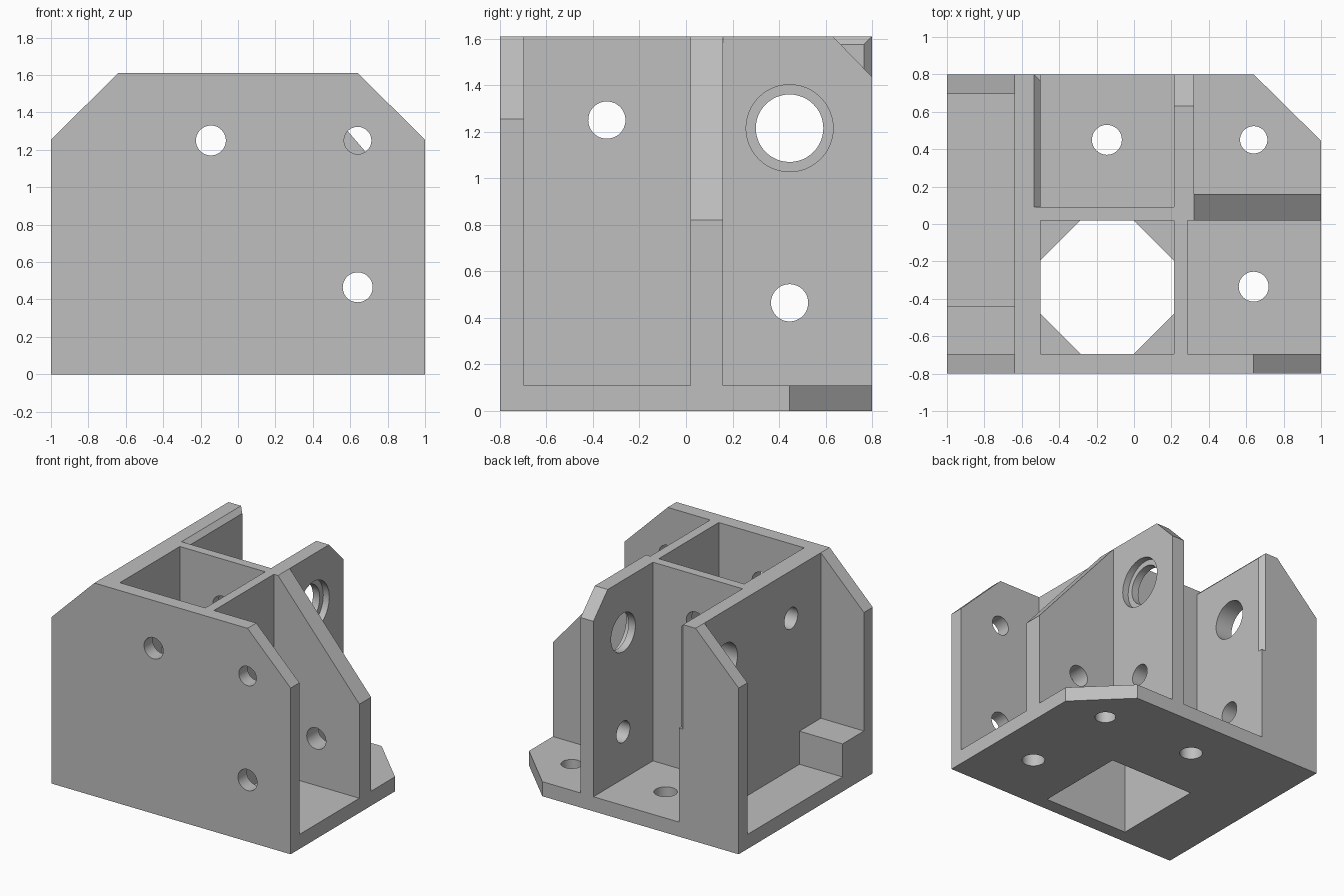
import bpy, bmesh, math

cube = bpy.data.objects.get("Cube")
if cube:
    bpy.data.objects.remove(cube)

# Single plain grey
GREY = (0.52, 0.52, 0.52, 1)
grey = bpy.data.materials.new("plain_grey")
grey.diffuse_color = GREY
grey.use_nodes = True
grey.node_tree.nodes["Principled BSDF"].inputs["Base Color"].default_value = GREY

TOP, FLOOR = 1.61, 0.11


def prism(name, axis, profile, lo, hi):
    """Extrude a 2D profile along an axis: x uses (y, z), y uses (x, z), z uses (x, y)."""
    place = {"x": lambda a, b, t: (t, a, b),
             "y": lambda a, b, t: (a, t, b),
             "z": lambda a, b, t: (a, b, t)}[axis]
    bm = bmesh.new()
    ends = [[bm.verts.new(place(a, b, t)) for a, b in profile] for t in (lo, hi)]
    for ring in ends:
        bm.faces.new(ring)
    n = len(profile)
    for i in range(n):
        j = (i + 1) % n
        bm.faces.new((ends[0][i], ends[0][j], ends[1][j], ends[1][i]))
    bmesh.ops.recalc_face_normals(bm, faces=bm.faces)
    mesh = bpy.data.meshes.new(name)
    bm.to_mesh(mesh)
    bm.free()
    mesh.materials.append(grey)
    obj = bpy.data.objects.new(name, mesh)
    bpy.context.scene.collection.objects.link(obj)
    return obj


def rect(a0, a1, b0, b1):
    return [(a0, b0), (a1, b0), (a1, b1), (a0, b1)]


def drill(axis, a, b, r, lo, hi, sides=48):
    ring = [(a + r * math.cos(math.tau * i / sides), b + r * math.sin(math.tau * i / sides))
            for i in range(sides)]
    return prism("hole_cutter", axis, ring, lo, hi)


def cut(parts, cutters):
    """Subtract the cutters from every part, bake the result and remove the cutters."""
    for part in parts:
        for c in cutters:
            c.hide_render = True
            mod = part.modifiers.new("cut", "BOOLEAN")
            mod.operation, mod.solver, mod.object = "DIFFERENCE", "EXACT", c
        bpy.context.view_layer.update()
        graph = bpy.context.evaluated_depsgraph_get()
        baked = bpy.data.meshes.new_from_object(part.evaluated_get(graph))
        part.modifiers.clear()
        part.data = baked
        bpy.ops.object.select_all(action="DESELECT")
        part.select_set(True)
        bpy.context.view_layer.objects.active = part
        bpy.ops.object.shade_smooth_by_angle(angle=math.radians(25))
    for c in cutters:
        bpy.data.objects.remove(c)


# Base plate with clipped corner, square shaft opening and screw holes
base = prism("base_plate", "z", [(-1, -0.8), (1, -0.8), (1, 0.445), (0.64, 0.8), (-1, 0.8)], 0, FLOOR)
cut([base], [prism("shaft_cutter", "z", rect(-0.5, 0.213, -0.695, 0.02), -0.1, 0.3),
             drill("z", -0.145, 0.45, 0.08, -0.1, 0.3),
             drill("z", 0.64, 0.45, 0.073, -0.1, 0.3),
             drill("z", 0.64, -0.335, 0.08, -0.1, 0.3)])

# Front wall with clipped shoulders
front = prism("front_wall", "y", [(-1, FLOOR), (1, FLOOR), (1, 1.255), (0.64, TOP),
                                  (-0.64, TOP), (-1, 1.255)], -0.8, -0.695)
cut([front], [drill("y", 0.64, 1.25, 0.073, -0.9, -0.6),
              drill("y", 0.64, 0.465, 0.08, -0.9, -0.6),
              drill("y", -0.145, 1.25, 0.08, -0.9, -0.6)])

# Cross wall behind the shaft, and sloping rib beside it
cross = prism("cross_wall", "y", rect(-0.5, 0.213, FLOOR, TOP), 0.02, 0.09)
cut([cross], [drill("y", -0.145, 1.25, 0.08, -0.1, 0.2)])
rib = prism("sloping_rib", "y", [(0.32, FLOOR), (1, FLOOR), (1, 0.82), (0.32, TOP)], 0.02, 0.16)
cut([rib], [drill("y", 0.64, 0.465, 0.08, -0.1, 0.3)])

# Long wall with bevelled rear edges
long_wall = prism("long_wall", "x", rect(-0.695, 0.8, FLOOR, TOP), -0.64, -0.5)
cut([long_wall], [
    drill("x", -0.34, 1.25, 0.08, -0.8, -0.4),
    drill("x", 0.445, 0.465, 0.08, -0.8, -0.4),
    drill("x", 0.445, 1.215, 0.145, -0.8, -0.4),
    prism("top_bevel", "y", [(-0.585, 1.66), (-0.45, 1.525), (-0.45, 1.66)], 0.09, 0.9),
    prism("end_bevel", "z", [(-0.585, 0.85), (-0.45, 0.715), (-0.45, 0.85)], 0.82, 1.7)])

# Short wall closing the shaft, and thicker bearing wall behind it
short_wall = prism("shaft_side_wall", "x", rect(-0.695, 0.02, FLOOR, TOP), 0.213, 0.285)
cut([short_wall], [drill("x", -0.34, 1.25, 0.08, 0.1, 0.4)])
bearing = prism("bearing_wall", "x", [(0.02, FLOOR), (0.8, FLOOR), (0.8, 1.435),
                                      (0.63, TOP), (0.02, TOP)], 0.213, 0.32)
cut([bearing], [drill("x", 0.445, 0.465, 0.08, 0.1, 0.4),
                drill("x", 0.445, 1.215, 0.145, 0.1, 0.4),
                drill("x", 0.445, 1.215, 0.187, 0.27, 0.4)])

# Rear post with clipped shoulder, and step block at the front of the channel
prism("rear_post", "y", [(-1, FLOOR), (-0.64, FLOOR), (-0.64, TOP), (-1, 1.255)], 0.695, 0.8)
prism("step_block", "z", rect(-1, -0.64, -0.695, -0.44), FLOOR, 0.36)

# Corner gussets inside the shaft
for x, sx in ((-0.5, 1), (0.213, -1)):
    for y, sy in ((-0.695, 1), (0.02, -1)):
        prism("shaft_corner_gusset", "z",
              [(x, y), (x + sx * 0.215, y), (x, y + sy * 0.215)], 0.6, 1.0)
